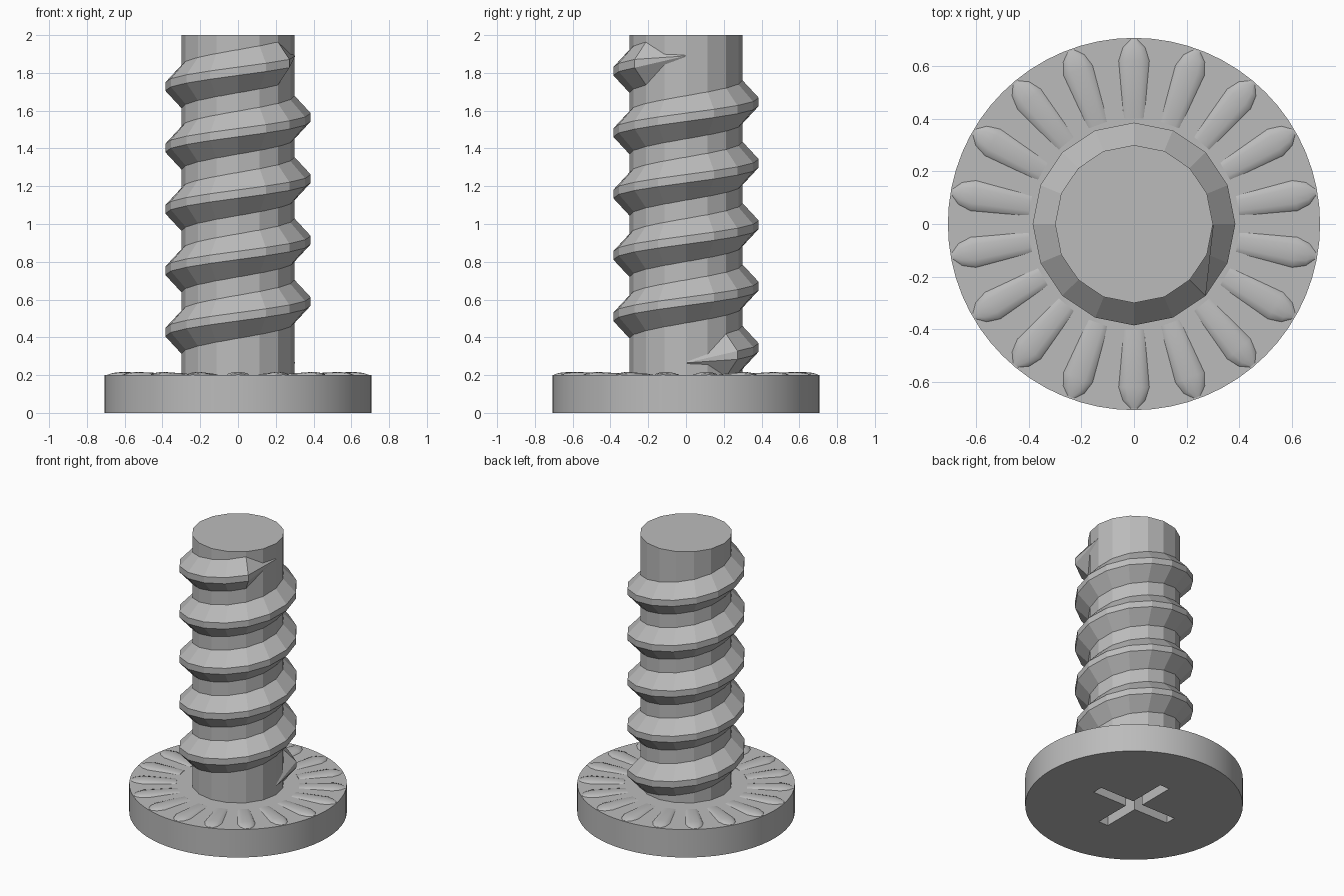
import bpy, bmesh
from math import cos, sin, pi, radians

cube = bpy.data.objects.get("Cube")
if cube:
    bpy.data.objects.remove(cube)

steel = bpy.data.materials.new("grey_steel")
GREY = (0.5, 0.5, 0.5, 1)
steel.use_nodes = True
steel.diffuse_color = GREY
steel.node_tree.nodes["Principled BSDF"].inputs["Base Color"].default_value = GREY

SHAFT_R, HEAD_R, HEAD_TOP = 0.30, 0.707, 0.20


def finish(name, bm):
    bmesh.ops.recalc_face_normals(bm, faces=bm.faces)
    mesh = bpy.data.meshes.new(name)
    bm.to_mesh(mesh)
    bm.free()
    mesh.materials.append(steel)
    ob = bpy.data.objects.new(name, mesh)
    bpy.context.collection.objects.link(ob)
    return ob


def polar(bm, r, a, z):
    return bm.verts.new((r * cos(a), r * sin(a), z))


def skin(bm, rings, closed=True):
    # Bridge consecutive sections of equal point count
    n = len(rings[0])
    for a, b in zip(rings, rings[1:]):
        for i in range(n if closed else n - 1):
            j = (i + 1) % n
            bm.faces.new((a[i], a[j], b[j], b[i]))


def prism(name, outline, z0, z1):
    bm = bmesh.new()
    rings = [[bm.verts.new((x, y, z)) for x, y in outline] for z in (z0, z1)]
    skin(bm, rings)
    for ring in rings:
        bm.faces.new(ring)
    return finish(name, bm)


def circle(r, n):
    return [(r * cos(2 * pi * i / n), r * sin(2 * pi * i / n)) for i in range(n)]


# Shaft: plain sixteen-sided rod
prism("shaft", circle(SHAFT_R, 16), HEAD_TOP - 0.01, 2.0)

# Head: flat disc with a cross-shaped drive recess in its underside
head = prism("head", circle(HEAD_R, 64), 0, HEAD_TOP)
w, l = 0.038, 0.31
cross = []
for k in range(4):
    c, s = round(cos(k * pi / 2)), round(sin(k * pi / 2))
    cross += [(x * c - y * s, x * s + y * c) for x, y in ((l, -w), (l, w), (w, w))]
cutter = prism("recess_cutter", cross, -0.1, 0.12)
cutter.hide_render = True
cut = head.modifiers.new("recess", "BOOLEAN")
cut.operation, cut.solver, cut.object = "DIFFERENCE", "EXACT", cutter
bpy.ops.object.select_all(action="DESELECT")
bpy.context.view_layer.objects.active = head
head.select_set(True)
bpy.ops.object.modifier_apply(modifier=cut.name)
bpy.data.objects.remove(cutter)
bpy.ops.object.shade_smooth_by_angle(angle=radians(30))

# Thread: trapezoid section swept up five turns, pointed at both ends
PITCH, START, STEPS, TURNS = 0.325, 0.265, 16, 5
section = ((0.28, -0.135), (0.385, -0.022), (0.385, 0.022), (0.28, 0.135))
bm = bmesh.new()
rings = []
total = STEPS * TURNS
for i in range(2, total - 1):
    a, z = 2 * pi * i / STEPS, START + PITCH * i / STEPS
    rings.append([polar(bm, r, a, z + dz) for r, dz in section])
skin(bm, rings)
for ring, i in ((rings[0], 0), (rings[-1], total)):
    tip = polar(bm, 0.303, 2 * pi * i / STEPS, START + PITCH * i / STEPS)
    for j in range(4):
        bm.faces.new((ring[j], ring[(j + 1) % 4], tip))
finish("thread", bm)

# Serrations: low rounded ridges radiating around the head's upper face
stations = ((0.40, 0.040, 0.004), (0.46, 0.046, 0.010), (0.62, 0.060, 0.017),
            (0.67, 0.044, 0.012), (0.70, 0.014, 0.003))
bm = bmesh.new()
for k in range(18):
    a = radians(10 + 20 * k)
    rings = []
    for r, half, h in stations:
        ring = []
        for t in range(7):
            u = half * cos(pi * t / 6)
            z = HEAD_TOP - 0.002 + (h + 0.002) * sin(pi * t / 6)
            ring.append(bm.verts.new((r * cos(a) - u * sin(a), r * sin(a) + u * cos(a), z)))
        rings.append(ring)
    skin(bm, rings)
    bm.faces.new(rings[0])
    bm.faces.new(rings[-1])
ridges = finish("head_serrations", bm)
bpy.ops.object.select_all(action="DESELECT")
bpy.context.view_layer.objects.active = ridges
ridges.select_set(True)
bpy.ops.object.shade_smooth_by_angle(angle=radians(40))
